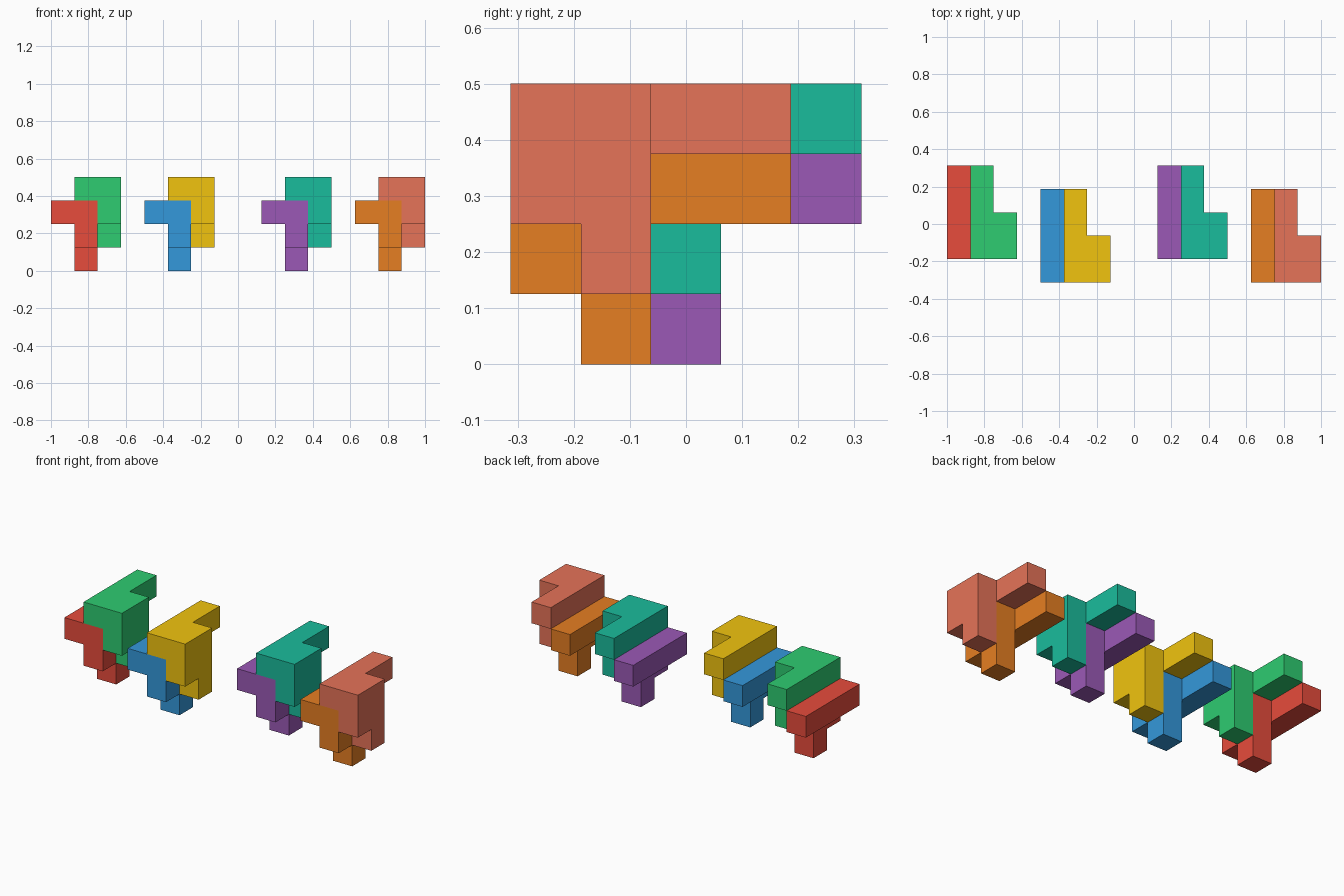
import bpy, bmesh, math
from mathutils import Vector

if "Cube" in bpy.data.objects:
    bpy.data.objects.remove(bpy.data.objects["Cube"])

U = 0.125  # cube size

# Cells of one interlocking piece: long arm, 2x2 block and a foot
CELLS = {(0, y, 2) for y in range(4)}
CELLS |= {(1, y, z) for y in range(2) for z in (1, 2)}
CELLS.add((1, 1, 0))


def srgb(hex_code):
    vals = [int(hex_code[i:i + 2], 16) / 255 for i in (0, 2, 4)]
    return [v / 12.92 if v <= 0.04045 else ((v + 0.055) / 1.055) ** 2.4 for v in vals] + [1]


def add_piece(name, origin, hex_code):
    bm = bmesh.new()
    # Outer skin: one square wherever a cell meets empty space
    for cell in CELLS:
        for axis in range(3):
            for sign in (-1, 1):
                n = Vector((0, 0, 0))
                n[axis] = sign
                if tuple(int(c + d) for c, d in zip(cell, n)) in CELLS:
                    continue
                a = Vector((0, 0, 0))
                a[(axis + 1) % 3] = 0.5
                b = n.cross(a)
                mid = Vector(cell) + Vector((0.5, 0.5, 0.5)) + n * 0.5
                corners = (mid - a - b, mid + a - b, mid + a + b, mid - a + b)
                bm.faces.new([bm.verts.new(c * U) for c in corners])
    bmesh.ops.remove_doubles(bm, verts=bm.verts, dist=1e-4)
    # Merge coplanar squares into clean flat faces
    bmesh.ops.dissolve_limit(bm, angle_limit=math.radians(1),
                             verts=bm.verts, edges=bm.edges)
    bmesh.ops.recalc_face_normals(bm, faces=bm.faces)
    mesh = bpy.data.meshes.new(name)
    bm.to_mesh(mesh)
    bm.free()
    mat = bpy.data.materials.new(name + "_colour")
    mat.diffuse_color = srgb(hex_code)
    mat.use_nodes = True
    mat.node_tree.nodes["Principled BSDF"].inputs["Base Color"].default_value = mat.diffuse_color
    mesh.materials.append(mat)
    obj = bpy.data.objects.new(name, mesh)
    obj.location = origin
    bpy.context.collection.objects.link(obj)


# Four pairs: left edge x, front edge y, lower and upper piece colours
PAIRS = [
    (-1.0, -0.1875, ("red", "E74C3C"), ("green", "2ECC71")),
    (-0.5, -0.3125, ("blue", "3498DB"), ("yellow", "F1C40F")),
    (0.125, -0.1875, ("purple", "9B59B6"), ("teal", "1ABC9C")),
    (0.625, -0.3125, ("orange", "E67E22"), ("coral", "E67358")),
]
for x, y, lower, upper in PAIRS:
    add_piece(lower[0] + "_lower_piece", (x, y, 0), lower[1])
    add_piece(upper[0] + "_upper_piece", (x + U, y, U), upper[1])
